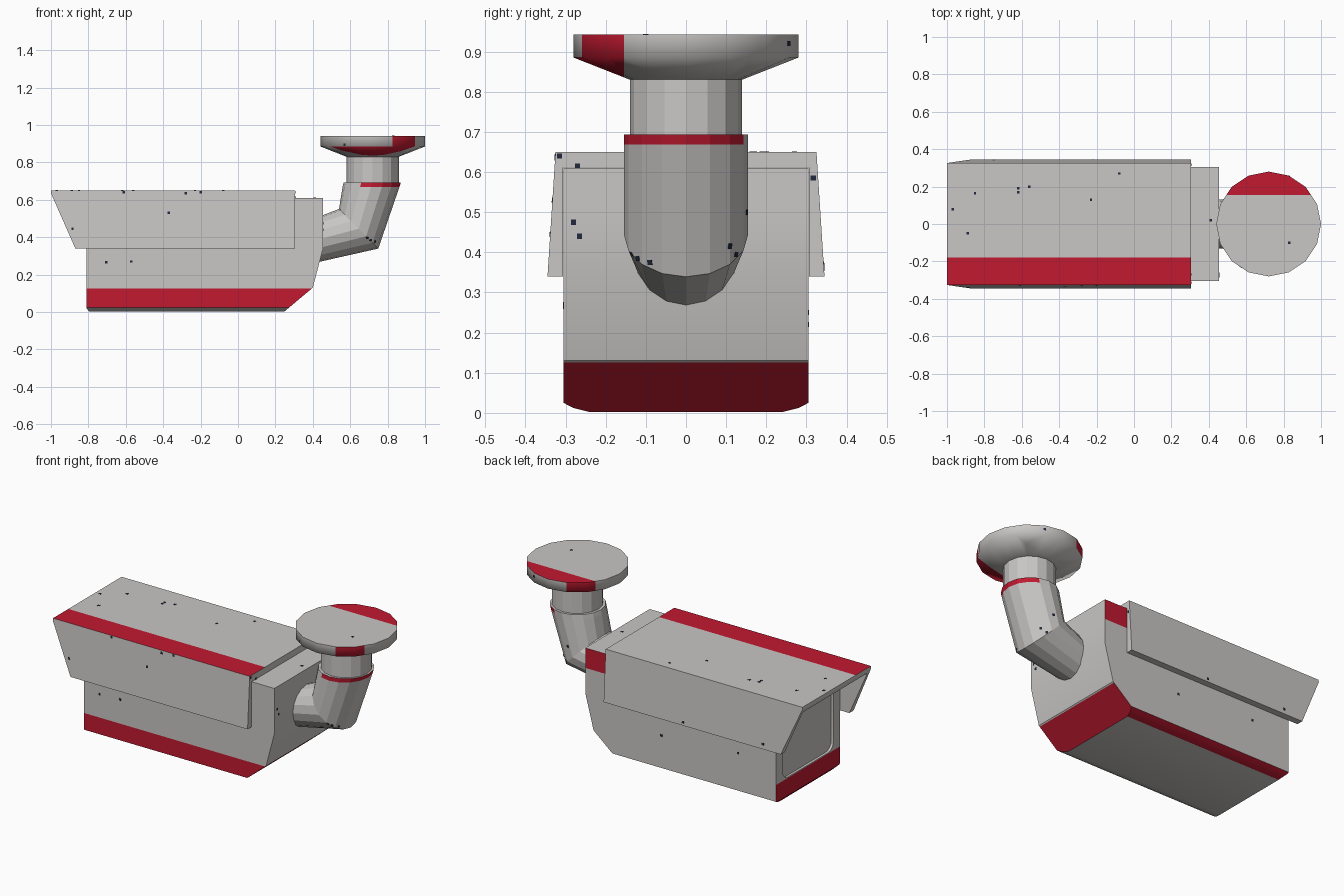
import bpy, bmesh, math
from mathutils import Vector, Matrix

if "Cube" in bpy.data.objects:
    bpy.data.objects.remove(bpy.data.objects["Cube"])


def material(name, rgb):
    m = bpy.data.materials.new(name)
    m.diffuse_color = (*rgb, 1)
    m.use_nodes = True
    m.node_tree.nodes["Principled BSDF"].inputs["Base Color"].default_value = m.diffuse_color
    return m


GREY = material("warm_grey", (0.585, 0.57, 0.555))
RED = material("signal_red", (0.54, 0.010, 0.030))
NAVY = material("chip_navy", (0.015, 0.022, 0.045))


def finish(bm, name, is_red=None, mats=(GREY, RED)):
    """Make an object; is_red(centre, normal) picks the red faces."""
    bmesh.ops.recalc_face_normals(bm, faces=bm.faces)
    bm.normal_update()
    for f in bm.faces:
        f.material_index = int(bool(is_red and is_red(f.calc_center_median(), f.normal)))
    me = bpy.data.meshes.new(name)
    bm.to_mesh(me)
    bm.free()
    for m in mats:
        me.materials.append(m)
    ob = bpy.data.objects.new(name, me)
    bpy.context.collection.objects.link(ob)
    return ob


def smooth(ob, degrees):
    bpy.ops.object.select_all(action='DESELECT')
    ob.select_set(True)
    bpy.context.view_layer.objects.active = ob
    bpy.ops.object.shade_smooth_by_angle(angle=math.radians(degrees))


def extrude_x(section, x0, x1):
    """Extrude a (y, z) outline along x."""
    bm = bmesh.new()
    face = bm.faces.new([bm.verts.new((x0, y, z)) for y, z in section])
    ext = bmesh.ops.extrude_face_region(bm, geom=[face], use_keep_orig=True)
    verts = [g for g in ext["geom"] if isinstance(g, bmesh.types.BMVert)]
    bmesh.ops.translate(bm, verts=verts, vec=(x1 - x0, 0, 0))
    bmesh.ops.recalc_face_normals(bm, faces=bm.faces)
    return bm


def cut(bm, co, no, trim=False):
    """Split along a plane, or trim away its positive side and cap it."""
    geom = bm.verts[:] + bm.edges[:] + bm.faces[:]
    bmesh.ops.bisect_plane(bm, geom=geom, dist=1e-5, plane_co=co, plane_no=no, clear_outer=trim)
    if trim:
        bmesh.ops.holes_fill(bm, edges=[e for e in bm.edges if e.is_boundary], sides=0)


def loft(rings):
    """Skin equal-length rings of points and cap both ends."""
    bm = bmesh.new()
    vs = [[bm.verts.new(p) for p in r] for r in rings]
    n = len(vs[0])
    for a, b in zip(vs, vs[1:]):
        for i in range(n):
            j = (i + 1) % n
            bm.faces.new((a[i], a[j], b[j], b[i]))
    bm.faces.new(vs[0])
    bm.faces.new(vs[-1])
    return bm


def ring(cx, cz, hx, hz, hy, n=16):
    """Ellipse round (cx, 0, cz) with one half axis (hx, hz) in xz and one hy in y."""
    out = []
    for i in range(n):
        a = 2 * math.pi * i / n
        c, s = math.cos(a), math.sin(a)
        out.append((cx + hx * c, hy * s, cz + hz * c))
    return out


# Camera body: rounded-bottom section, rear trimmed by two sloping planes
half = [(0.305, 0.61), (0.305, 0.025), (0.28, 0.012), (0.24, 0.002)]
body = extrude_x(half + [(-y, z) for y, z in reversed(half)], -0.81, 0.455)
cut(body, (0.40, 0, 0.13), (0.21, 0, -0.055), True)
cut(body, (0.40, 0, 0.13), (0.13, 0, -0.155), True)
cut(body, (-0.81, 0, 0.02), (-0.6, 0, -0.5), True)
cut(body, (0, 0, 0.125), (0, 0, 1))
cut(body, (0, 0, 0.49), (0, 0, 1))


def body_red(c, n):
    if abs(n.y) > 0.9:
        return c.z < 0.125 if n.y < 0 else c.z > 0.49
    if n.z < -0.3 and abs(n.x) < 0.3:
        return c.y > 0.25
    return abs(n.x) > 0.5 and c.z < 0.125


body = finish(body, "camera_body", body_red)

# Shallow front window with rounded corners
w = bmesh.new()
bmesh.ops.create_cube(w, size=1)
for v in w.verts:
    v.co = Vector((-0.845 + v.co.x * 0.1, v.co.y * 0.48, 0.345 + v.co.z * 0.43))
bmesh.ops.bevel(w, geom=[e for e in w.edges if abs(e.verts[0].co.x - e.verts[1].co.x) > 0.05],
                offset=0.05, segments=4, profile=0.5, affect='EDGES')
cutter = finish(w, "window_cutter")
cutter.hide_render = True
mod = body.modifiers.new("window", 'BOOLEAN')
mod.operation = 'DIFFERENCE'
mod.solver = 'EXACT'
mod.object = cutter
bpy.context.view_layer.objects.active = body
bpy.ops.object.modifier_apply(modifier=mod.name)
bpy.data.objects.remove(cutter)
smooth(body, 30)

# Sun hood: flared U-shaped shell hugging the body, with a raked front
outer = [(0.325, 0.65), (0.345, 0.34)]
inner = [(0.306, 0.34), (0.306, 0.611)]
outline = ([(-y, z) for y, z in outer[::-1]] + outer + inner
           + [(-y, z) for y, z in inner[::-1]])
hood = extrude_x(outline, -1.0, 0.305)
cut(hood, (-0.87, 0, 0.34), (-0.295, 0, -0.13), True)
cut(hood, (0, -0.18, 0), (0, 1, 0))
finish(hood, "sun_hood", lambda c, n: n.z > 0.9 and c.z > 0.64 and c.y < -0.18)

# Bent arm: collar band on top, mitred elbow, end sunk into the body
arm = loft([ring(0.7175, 0.693, 0.153, 0, 0.155),
            ring(0.711, 0.668, 0.152, 0, 0.155),
            ring(0.645, 0.445, 0.105, -0.106, 0.155),
            ring(0.42, 0.385, 0.0, -0.12, 0.125)])


def arm_red(c, n):
    a = math.degrees(math.atan2(c.y, c.x - 0.715))
    return c.z > 0.67 and abs(n.z) < 0.7 and -112 < a < 66


finish(arm, "bent_arm", arm_red)

# Neck between arm and ceiling plate
finish(loft([ring(0.72, z, 0.14, 0, 0.14) for z in (0.66, 0.84)]), "neck")

# Ceiling plate with a conical underside, softly shaded into the rim
plate = loft([ring(0.72, z, r, 0, r) for r, z in ((0.14, 0.83), (0.28, 0.885), (0.28, 0.942))])
for y in (-0.155, 0.155):
    cut(plate, (0, y, 0), (0, 1, 0))


def plate_red(c, n):
    x = c.x - 0.72
    if n.z > 0.9:
        return c.y > 0.155
    if abs(n.z) < 0.1:
        return abs(c.y) > 0.155 and x * c.y < 0 and abs(x) > 0.1
    return c.y < -0.155


smooth(finish(plate, "ceiling_plate", plate_red), 75)

# Small dark paint chips: thin plates dropped onto the surface along each axis
chips = bmesh.new()
bpy.context.view_layer.update()
deps = bpy.context.evaluated_depsgraph_get()


def chip(origin, direction, size=0.013):
    hit, loc, nor, *_ = bpy.context.scene.ray_cast(deps, Vector(origin), Vector(direction))
    if hit:
        turn = nor.to_track_quat('Z', 'Y').to_matrix().to_4x4()
        bmesh.ops.create_cube(chips, size=1, matrix=Matrix.Translation(loc) @ turn
                              @ Matrix.Diagonal((size, size, 0.003, 1)))


for x, z in ((-0.885, 0.445), (-0.37, 0.53), (-0.28, 0.635), (-0.20, 0.64), (-0.61, 0.64),
             (-0.705, 0.265), (-0.57, 0.27), (0.57, 0.895), (0.71, 0.385), (0.69, 0.395)):
    chip((x, -2, z), (0, 1, 0))
for x, z in ((-0.22, 0.36), (-0.75, 0.37), (-0.56, 0.25), (-0.05, 0.22), (0.68, 0.5)):
    chip((x, 2, z), (0, -1, 0))
for x, y in ((-0.62, 0.17), (-0.62, 0.19), (-0.89, -0.05), (-0.85, 0.165), (-0.97, 0.08),
             (-0.56, 0.20), (-0.23, 0.13), (-0.08, 0.27), (0.41, 0.02), (0.83, -0.1)):
    chip((x, y, 2), (0, 0, -1))
for y, z in ((-0.28, 0.475), (-0.265, 0.44), (-0.315, 0.64), (-0.27, 0.615), (0.317, 0.585),
             (-0.09, 0.375), (0.11, 0.415), (0.125, 0.395), (0.256, 0.92)):
    chip((2, y, z), (-1, 0, 0))
finish(chips, "paint_chips", mats=(NAVY,))
